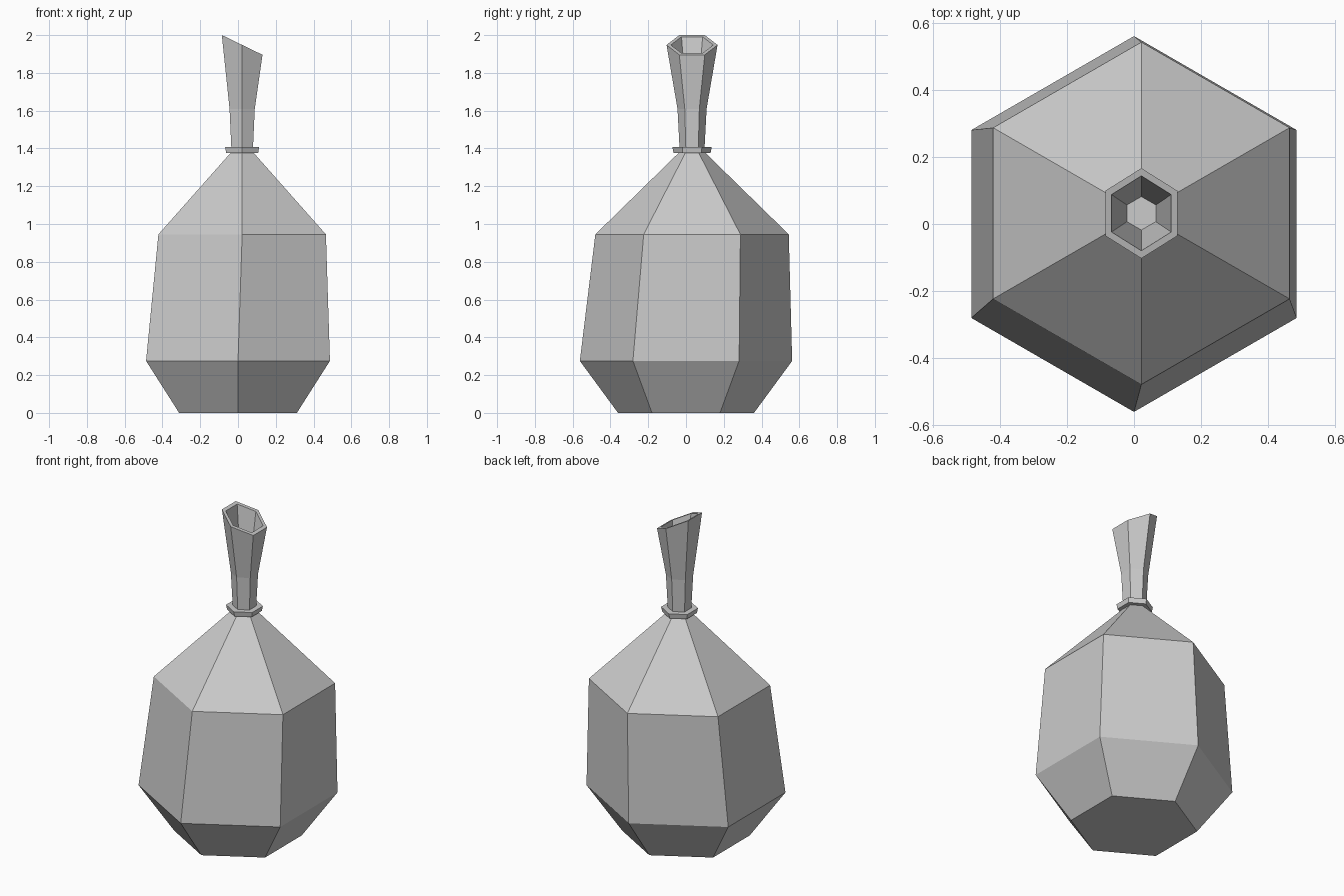
import bpy
import bmesh
from math import sin, cos, pi

if "Cube" in bpy.data.objects:
    bpy.data.objects.remove(bpy.data.objects["Cube"], do_unlink=True)

SIDES = 6
AXIS = (0.022, 0.032)   # the neck leans slightly off the base centre
TILT = 0.485            # slope of the cut lip


def make_material(name, colour):
    mat = bpy.data.materials.new(name)
    mat.use_nodes = True
    mat.diffuse_color = colour
    mat.node_tree.nodes["Principled BSDF"].inputs["Base Color"].default_value = colour
    return mat


def ring(bm, radius, z, centre=AXIS, tilt=0.0):
    """Hexagon with corners on the y axis; tilt lowers its +x side."""
    squeeze = 0.92 if tilt else 1.0
    verts = []
    for i in range(SIDES):
        a = pi / 2 + i * 2 * pi / SIDES
        dx = radius * cos(a) * squeeze
        verts.append(bm.verts.new((centre[0] + dx, centre[1] + radius * sin(a), z - tilt * dx)))
    return verts


def loft(name, sections, mat):
    """Bridge consecutive hexagons and cap both ends."""
    bm = bmesh.new()
    rings = [ring(bm, *s) for s in sections]
    for low, high in zip(rings, rings[1:]):
        for i in range(SIDES):
            j = (i + 1) % SIDES
            bm.faces.new((low[i], low[j], high[j], high[i]))
    bm.faces.new(rings[0][::-1])
    bm.faces.new(rings[-1])
    bmesh.ops.recalc_face_normals(bm, faces=bm.faces)
    mesh = bpy.data.meshes.new(name)
    bm.to_mesh(mesh)
    bm.free()
    mesh.materials.append(mat)
    obj = bpy.data.objects.new(name, mesh)
    bpy.context.collection.objects.link(obj)
    return obj


grey = make_material("plain grey", (0.6, 0.6, 0.6, 1.0))

# Faceted body with a sloping shoulder
loft("bottle_body", [
    (0.36, 0.0, (0, 0)),
    (0.562, 0.275, (0, 0)),
    (0.512, 0.945),
    (0.062, 1.385),
], grey)

# Thin collar around the foot of the neck
loft("neck_collar", [(0.098, 1.377), (0.104, 1.407)], grey)

# Flared neck, slanted lip, and hollow mouth with a flat floor
loft("neck", [
    (0.065, 1.38),
    (0.077, 1.61),
    (0.135, 1.948, AXIS, TILT),
    (0.112, 1.948, AXIS, TILT),
    (0.05, 1.61),
], grey)
